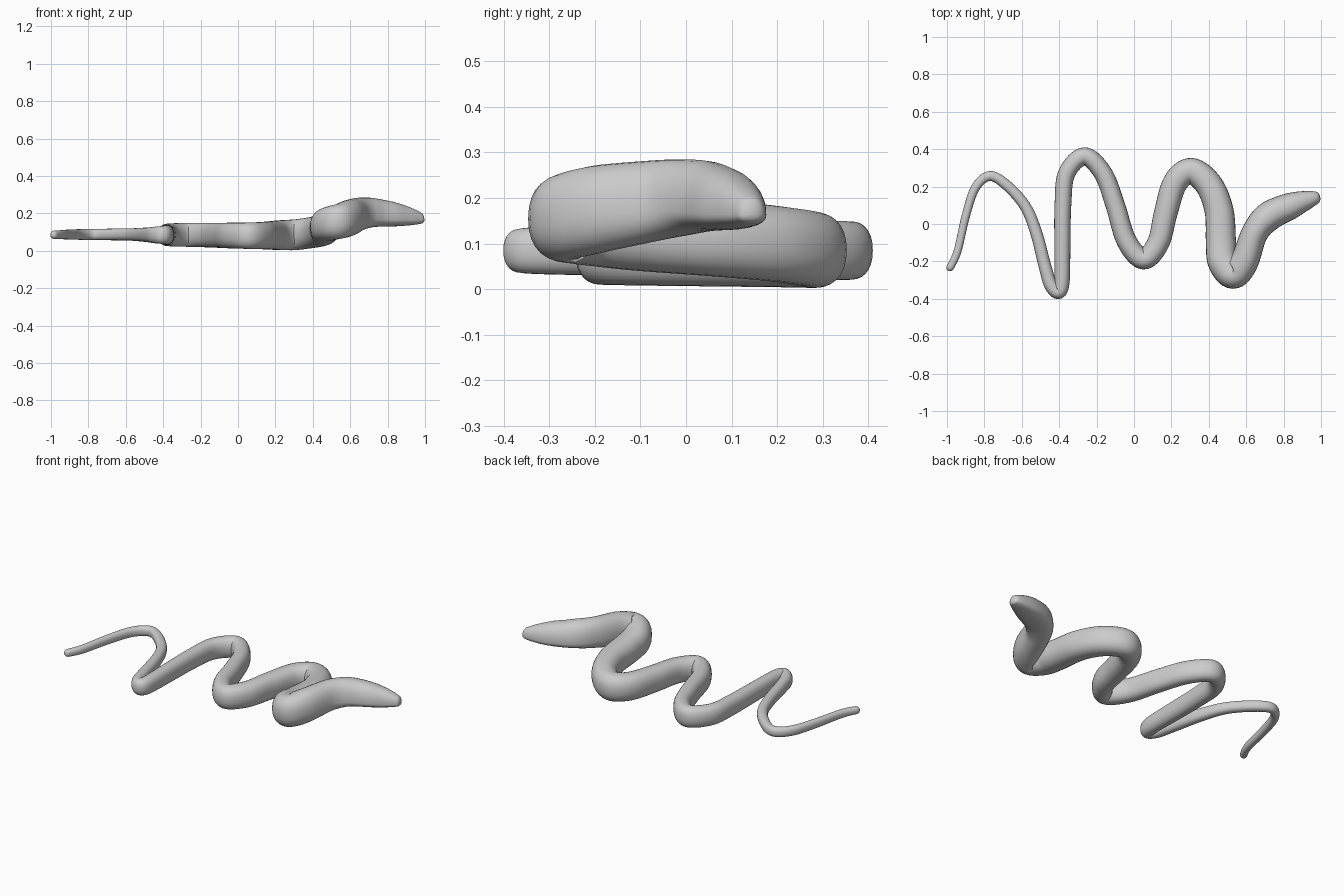
import bpy, bmesh, math
from mathutils import Vector

if "Cube" in bpy.data.objects:
    bpy.data.objects.remove(bpy.data.objects["Cube"])

# Winding centre line seen from above, tail tip to nose
PATH = [(-.993, -.25), (-.945, -.15), (-.90, .04), (-.85, .19), (-.775, .256),
        (-.69, .215), (-.585, .10), (-.525, -.04), (-.475, -.23), (-.445, -.325),
        (-.405, -.363), (-.385, -.31), (-.383, -.12), (-.38, .10), (-.36, .27),
        (-.265, .362), (-.165, .27), (-.10, .10), (-.04, -.09), (.05, -.187),
        (.13, -.10), (.17, .06), (.22, .22), (.305, .283), (.40, .21),
        (.455, .07), (.465, -.10), (.475, -.20), (.53, -.265), (.59, -.20),
        (.645, -.05), (.72, .04), (.84, .097), (.94, .132), (.995, .145)]

# path index, centre height, half width, height above centre, depth below centre
SECTION = [(0, .085, .02, .021, .021), (2, .087, .022, .027, .027),
           (6, .087, .03, .032, .032), (9, .085, .036, .043, .045),
           (12, .085, .043, .056, .056), (15, .085, .048, .064, .064),
           (19, .08, .056, .07, .07), (23, .085, .07, .082, .083),
           (26, .125, .081, .085, .085), (28, .155, .082, .095, .095),
           (29, .165, .076, .107, .09), (30, .17, .07, .115, .06),
           (31, .17, .08, .114, .042), (32, .165, .072, .095, .035),
           (33, .163, .046, .06, .025), (34, .165, .022, .025, .015)]

STEPS, SIDES = 10, 28


def spline(points, t):
    """Catmull-Rom point on the path at index t."""
    last = len(points) - 1
    i = min(int(t), last - 1)
    f = t - i
    a, b, c, d = (Vector(points[min(max(k, 0), last)]) for k in range(i - 1, i + 3))
    return 0.5 * (2 * b + (c - a) * f + (2 * a - 5 * b + 4 * c - d) * f ** 2
                  + (3 * b - a - 3 * c + d) * f ** 3)


def section_at(t):
    for lo, hi in zip(SECTION, SECTION[1:]):
        if t <= hi[0]:
            f = (t - lo[0]) / (hi[0] - lo[0])
            return [p + (q - p) * f for p, q in zip(lo[1:], hi[1:])]
    return list(SECTION[-1][1:])


def rounded(v):
    return math.copysign(abs(v) ** 0.88, v)


end = len(PATH) - 1
ts = [i / STEPS for i in range(end * STEPS + 1)]
ts = ts[:1] + [.01, .04] + ts[1:-1] + [end - .04, end - .01] + ts[-1:]
centres = [spline(PATH, t) for t in ts]
sections = [section_at(t) for t in ts]
for _ in range(8):  # soften the changes in thickness
    sections = [sections[0]] + [
        [(p + 2 * q + r) / 4 for p, q, r in zip(*sections[i - 1:i + 2])]
        for i in range(1, len(sections) - 1)] + [sections[-1]]

# Sweep the cross-section along the path, rounding both ends
bm = bmesh.new()
rings = []
for i, t in enumerate(ts):
    ahead, behind = centres[min(i + 1, len(ts) - 1)], centres[max(i - 1, 0)]
    tangent = (ahead - behind).normalized()
    side = Vector((-tangent.y, tangent.x))
    z, width, top, bottom = sections[i]
    s = min(1, t / .3, (end - t) / .35)
    k = max(.03, math.sqrt(max(0, 1 - (1 - s) ** 2)))
    ring = []
    for j in range(SIDES):
        a = 2 * math.pi * j / SIDES
        p = centres[i] + side * (width * k * rounded(math.cos(a)))
        up = rounded(math.sin(a)) * k
        ring.append(bm.verts.new((p.x, p.y, z + up * (top if up > 0 else bottom))))
    rings.append(ring)
for r0, r1 in zip(rings, rings[1:]):
    for j in range(SIDES):
        n = (j + 1) % SIDES
        bm.faces.new((r0[j], r1[j], r1[n], r0[n]))
bm.faces.new(rings[0])
bm.faces.new(rings[-1][::-1])
bmesh.ops.recalc_face_normals(bm, faces=bm.faces)

mesh = bpy.data.meshes.new("snake_body")
bm.to_mesh(mesh)
bm.free()
mesh.shade_smooth()
body = bpy.data.objects.new("snake_body", mesh)
bpy.context.collection.objects.link(body)
